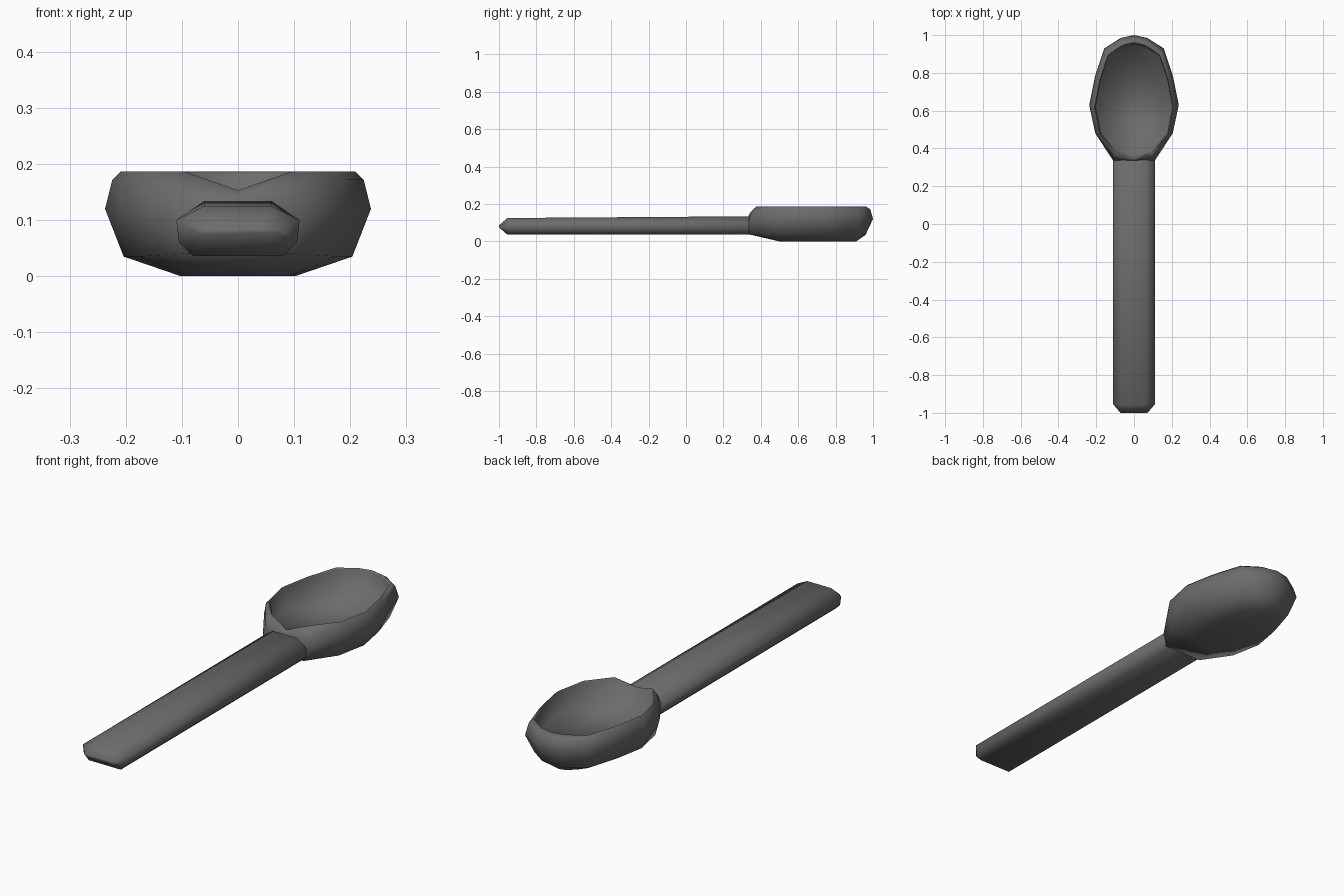
import bpy, bmesh, math

if "Cube" in bpy.data.objects:
    bpy.data.objects.remove(bpy.data.objects["Cube"])

# single dark grey material
grey = bpy.data.materials.new("dark_grey")
grey.diffuse_color = (0.15, 0.15, 0.15, 1)
grey.use_nodes = True
grey.node_tree.nodes["Principled BSDF"].inputs["Base Color"].default_value = grey.diffuse_color


def loft(name, rings, angle):
    """Skin a list of closed rings and cap both ends."""
    bm = bmesh.new()
    vs = [[bm.verts.new(p) for p in r] for r in rings]
    n = len(vs[0])
    for a, b in zip(vs, vs[1:]):
        for i in range(n):
            j = (i + 1) % n
            bm.faces.new((a[i], a[j], b[j], b[i]))
    bm.faces.new(vs[0][::-1])
    bm.faces.new(vs[-1])
    bmesh.ops.recalc_face_normals(bm, faces=bm.faces)
    me = bpy.data.meshes.new(name)
    bm.to_mesh(me)
    bm.free()
    me.materials.append(grey)
    ob = bpy.data.objects.new(name, me)
    bpy.context.collection.objects.link(ob)
    bpy.ops.object.select_all(action='DESELECT')
    ob.select_set(True)
    bpy.context.view_layer.objects.active = ob
    bpy.ops.object.shade_smooth_by_angle(angle=math.radians(angle))
    return ob


# handle: flattened octagon with a chamfered end
half = [(0.06, 0.125), (0.11, 0.1), (0.105, 0.06), (0.08, 0.036)]
section = half + [(-x, z) for x, z in reversed(half)]


def handle_ring(y, sx=1.0, sz=1.0, lift=0.0):
    return [(x * sx, y, 0.08 + (z - 0.08) * sz + (lift if z > 0.11 else 0))
            for x, z in section]


loft("handle", [handle_ring(-1, 0.65, 0.12), handle_ring(-0.955),
                handle_ring(0.335, 1, 1, 0.009), handle_ring(0.345, 0.9, 0.9, 0.005)], 80)

# bowl: one outline, rescaled at each level (neck to tip, right half)
outline = [(0, 0.335), (0.11, 0.335), (0.205, 0.48), (0.237, 0.63),
           (0.207, 0.78), (0.157, 0.93), (0.07, 0.985), (0, 1.0)]


def bowl_ring(z, s, lo, hi, neck=None, corner=None, shift=0.0):
    pts = []
    for i, (x, y) in enumerate(outline):
        yy = lo + (y - 0.335) / 0.665 * (hi - lo)
        zz = z
        if i == 0 and neck is not None:
            zz = neck
        if i == 1:
            yy += shift
            zz = z if corner is None else corner
        pts.append((x * s, yy, zz))
    return pts + [(-x, y, z) for x, y, z in pts[-2:0:-1]]


loft("spoon_bowl", [
    bowl_ring(0.0, 0.43, 0.50, 0.91),                             # base
    bowl_ring(0.035, 0.86, 0.335, 0.96, 0.038, 0.04),             # lower side
    bowl_ring(0.12, 1.0, 0.335, 1.0, 0.125, 0.103),               # widest line
    bowl_ring(0.172, 0.945, 0.335, 0.985, 0.136, 0.142, 0.01),    # shoulder
    bowl_ring(0.187, 0.88, 0.342, 0.962, 0.153, 0.187, 0.033),    # rim
    bowl_ring(0.18, 0.86, 0.35, 0.958, 0.152, 0.18, 0.03),        # inner lip
    bowl_ring(0.09, 0.84, 0.36, 0.945, shift=0.03),               # dish floor
], 100)
